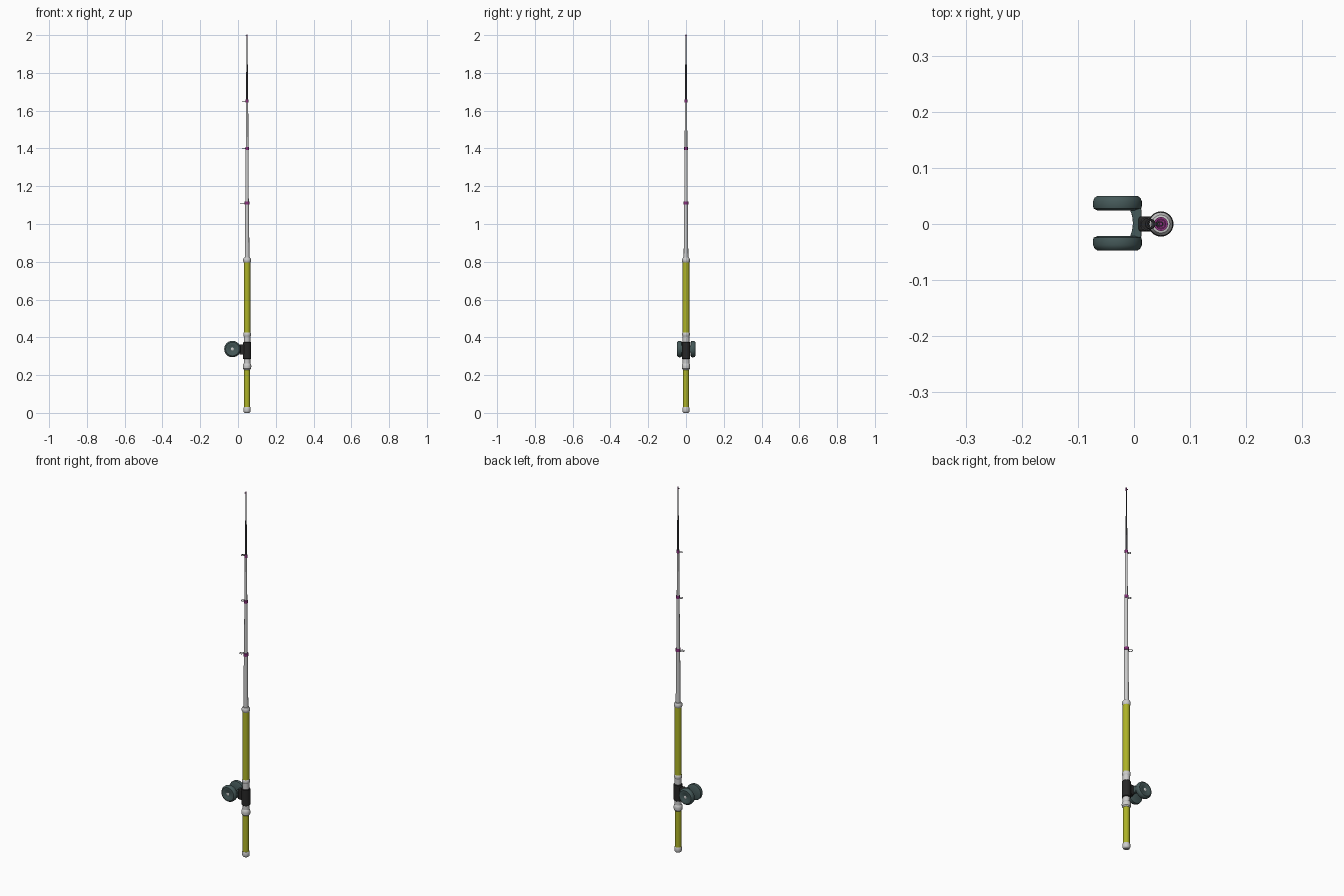
import bpy, math
from mathutils import Matrix, Vector

if "Cube" in bpy.data.objects:
    bpy.data.objects.remove(bpy.data.objects["Cube"])

RX = 0.048          # rod axis
REEL = (-0.0295, 0.0015, 0.338)


def material(name, rgb):
    m = bpy.data.materials.new(name)
    m.diffuse_color = (*rgb, 1)
    m.use_nodes = True
    m.node_tree.nodes["Principled BSDF"].inputs["Base Color"].default_value = m.diffuse_color
    return m


YELLOW = material("olive_yellow", (0.42, 0.45, 0.02))
BLACK = material("black", (0.02, 0.02, 0.02))
TEAL = material("dark_teal", (0.06, 0.10, 0.10))
PURPLE = material("purple", (0.25, 0.03, 0.2))
DARK = material("dark_grey", (0.08, 0.08, 0.09))


def finish(ob, name, mat):
    ob.name = name
    if mat:
        ob.data.materials.append(mat)
    bpy.ops.object.select_all(action='DESELECT')
    ob.select_set(True)
    bpy.context.view_layer.objects.active = ob
    bpy.ops.object.shade_smooth_by_angle(angle=math.radians(35))
    return ob


def lathe(name, profile, mat=None, loc=(RX, 0, 0), axis='Z', n=24):
    """Closed solid of revolution from (radius, height) points."""
    verts, faces = [], []
    for r, h in profile:
        for i in range(n):
            a = 2 * math.pi * i / n
            p = Vector((r * math.cos(a), r * math.sin(a), h))
            if axis == 'Y':
                p = Matrix.Rotation(-math.pi / 2, 3, 'X') @ p
            verts.append(p)
    for k in range(len(profile) - 1):
        for i in range(n):
            j = (i + 1) % n
            faces.append((k*n + i, k*n + j, (k+1)*n + j, (k+1)*n + i))
    faces += [tuple(reversed(range(n))), tuple(range(len(verts) - n, len(verts)))]
    me = bpy.data.meshes.new(name)
    me.from_pydata(verts, [], faces)
    ob = bpy.data.objects.new(name, me)
    bpy.context.collection.objects.link(ob)
    ob.location = loc
    return finish(ob, name, mat)


def prism(name, outline, z0, z1, mat, bevel=0.002):
    """Outline in xy extruded upwards."""
    n = len(outline)
    verts = [(x, y, z) for z in (z0, z1) for x, y in outline]
    faces = [tuple(reversed(range(n))), tuple(range(n, 2 * n))]
    faces += [(i, (i+1) % n, n + (i+1) % n, n + i) for i in range(n)]
    me = bpy.data.meshes.new(name)
    me.from_pydata(verts, [], faces)
    ob = bpy.data.objects.new(name, me)
    bpy.context.collection.objects.link(ob)
    b = ob.modifiers.new("bevel", 'BEVEL')
    b.width, b.segments = bevel, 2
    return finish(ob, name, mat)


# Handle and grips
lathe("butt_cap", [(0.012, 0), (0.017, 0.004), (0.019, 0.01), (0.019, 0.026), (0.017, 0.03)])
lathe("rear_grip", [(0.0165, 0.028), (0.0165, 0.232)], YELLOW)
lathe("rear_collar", [(0.0165, 0.228), (0.0215, 0.234), (0.0225, 0.247), (0.0215, 0.256), (0.0175, 0.262)])
lathe("seat_tube", [(0.0175, 0.258), (0.0175, 0.41)])
lathe("front_collar", [(0.0175, 0.405), (0.02, 0.409), (0.02, 0.422), (0.0175, 0.426)])
lathe("front_grip", [(0.0175, 0.42), (0.0175, 0.805)], YELLOW)
lathe("grip_end_collar", [(0.0175, 0.796), (0.021, 0.802), (0.021, 0.814), (0.016, 0.822), (0.012, 0.823)])

# Telescopic blank
sections = [(0.82, 1.11, 0.0122, 0.0105), (1.11, 1.4, 0.009, 0.008),
            (1.4, 1.65, 0.007, 0.006)]
for k, (z0, z1, r0, r1) in enumerate(sections):
    lathe(f"blank_section_{k + 1}", [(r0, z0), (r1, z1)], n=16)
lathe("blank_section_4", [(0.0048, 1.65), (0.0042, 1.845)], DARK, n=12)
lathe("rod_tip", [(0.0026, 1.84), (0.0022, 1.998)], DARK, n=12)


# Line guides: wrap, strut and ring on the reel side
def guide(i, z, r_wrap, r_ring, reach):
    lathe(f"guide_wrap_{i}", [(r_wrap, z - 0.008), (r_wrap, z + 0.008)], PURPLE, n=16)
    cx = RX - reach + r_ring
    bpy.ops.mesh.primitive_torus_add(major_segments=20, minor_segments=6, location=(cx, 0, z),
                                     major_radius=r_ring, minor_radius=0.0016)
    finish(bpy.context.object, f"guide_ring_{i}", DARK)
    x0, x1 = cx + r_ring, RX
    if x1 - x0 > 0.002:
        prism(f"guide_strut_{i}", [(x0, -0.002), (x1, -0.002), (x1, 0.002), (x0, 0.002)],
              z - 0.002, z + 0.002, DARK, 0.0005)


guide(1, 1.11, 0.0125, 0.0105, 0.036)
guide(2, 1.4, 0.0095, 0.008, 0.027)
guide(3, 1.65, 0.0078, 0.007, 0.026)
guide(4, 1.996, 0.0032, 0.0035, 0.007)

# Reel seat clamp and foot
lathe("reel_seat", [(0.019, 0.284), (0.022, 0.287), (0.022, 0.372), (0.019, 0.375)], BLACK)
prism("reel_foot", [(0.008, -0.013), (0.046, -0.013), (0.046, 0.013), (0.008, 0.013)],
      0.308, 0.362, BLACK, 0.004)

# Reel: two rounded side discs joined by a curved bridge
for side, s in (("front", -1), ("back", 1)):
    disc = [(0.036, 0.023), (0.0425, 0.026), (0.0435, 0.03), (0.0435, 0.039), (0.041, 0.045),
            (0.036, 0.0485), (0.02, 0.0485), (0.017, 0.0465), (0.008, 0.0465)]
    hub = [(0.008, 0.044), (0.008, 0.0475), (0.006, 0.0485)]
    for nm, prof, mat in (("disc", disc, TEAL), ("hub", hub, None)):
        pts = [(r, s * h) for r, h in prof]
        if s < 0:
            pts.reverse()
        lathe(f"reel_{nm}_{side}", pts, mat, REEL, 'Y', 40 if nm == "disc" else 16)

arc = [(-0.002 - 0.006 * (y / 0.026) ** 2, y + REEL[1])
       for y in (0.026, 0.017, 0.009, 0, -0.009, -0.017, -0.026)]
prism("reel_bridge", [(0.013, -0.026 + REEL[1]), (0.013, 0.026 + REEL[1])] + arc,
      REEL[2] - 0.018, REEL[2] + 0.018, TEAL)
